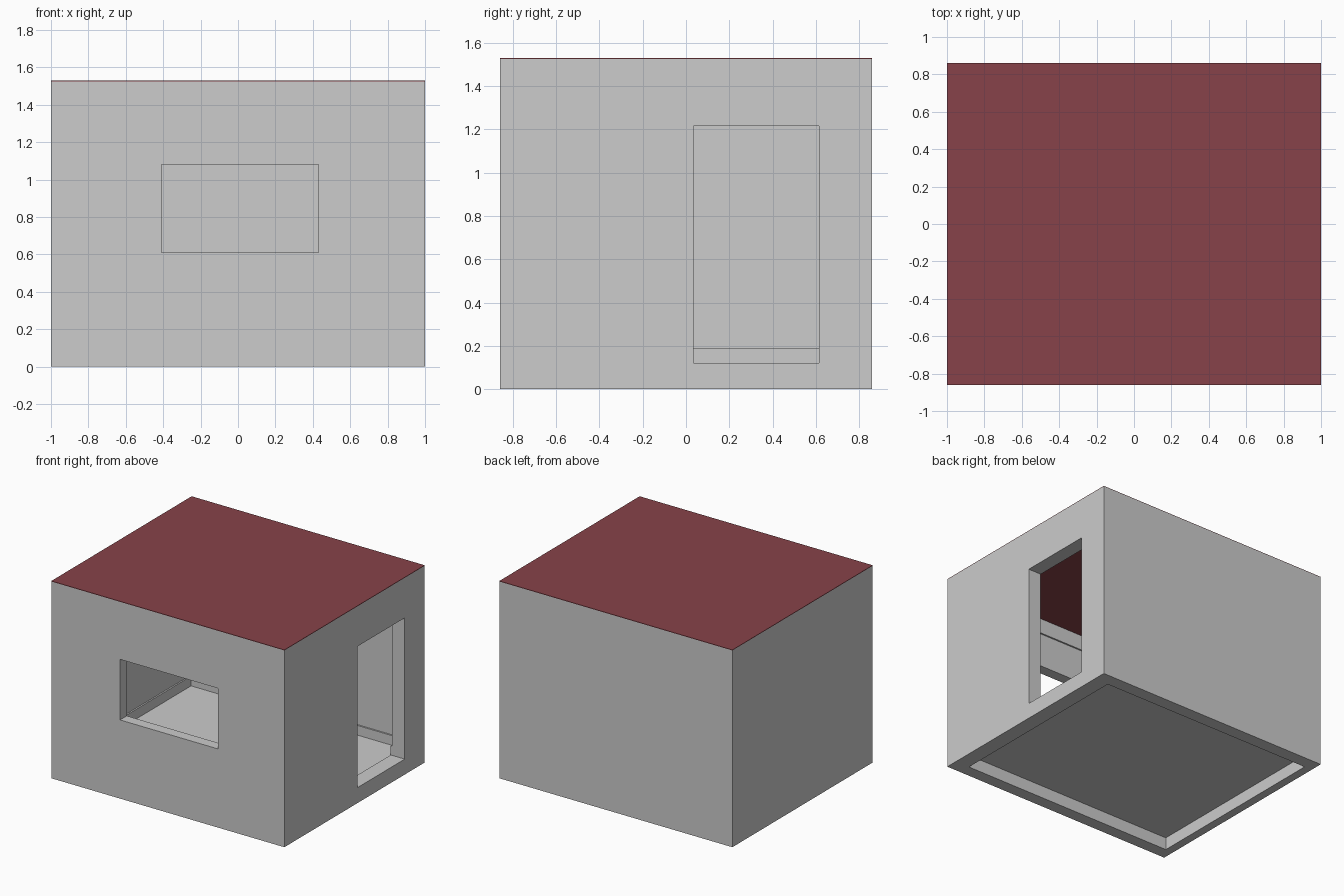
import bpy

if "Cube" in bpy.data.objects:
    bpy.data.objects.remove(bpy.data.objects["Cube"])


def material(name, color):
    mat = bpy.data.materials.new(name)
    mat.use_nodes = True
    mat.diffuse_color = (*color, 1)
    mat.node_tree.nodes["Principled BSDF"].inputs["Base Color"].default_value = (*color, 1)
    return mat


def box(name, xs, ys, zs, mat=None):
    spans = (xs, ys, zs)
    bpy.ops.mesh.primitive_cube_add(size=1, location=[(a + b) / 2 for a, b in spans])
    obj = bpy.context.object
    obj.name = name
    obj.scale = [b - a for a, b in spans]
    bpy.ops.object.transform_apply(location=True, rotation=False, scale=True)
    if mat:
        obj.data.materials.append(mat)
    return obj


def cut(target, name, xs, ys, zs):
    cutter = box(name, xs, ys, zs)
    cutter.hide_render = True
    mod = target.modifiers.new(name, "BOOLEAN")
    mod.operation = "DIFFERENCE"
    mod.solver = "EXACT"
    mod.object = cutter
    bpy.context.view_layer.objects.active = target
    bpy.ops.object.modifier_apply(modifier=name)
    bpy.data.objects.remove(cutter)


grey = material("wall grey", (0.604, 0.604, 0.604))
red = material("roof red", (0.242, 0.055, 0.067))

WIDE, DEEP, TOP = (-1, 1), (-0.86, 0.86), 1.53

# Outer walls, hollowed with a thicker band along the bottom and top
walls = box("walls", WIDE, DEEP, (0, TOP - 0.004), grey)
shaft_x, shaft_y = (-0.935, 0.88), (-0.765, 0.76)
cut(walls, "shaft", shaft_x, shaft_y, (-0.2, 1.8))
cut(walls, "room", (-0.947, 0.89), (-0.777, 0.772), (0.19, 1.34))

# Front window and side doorway
cut(walls, "window_opening", (-0.41, 0.43), (-1.1, -0.6), (0.61, 1.08))
cut(walls, "door_opening", (0.7, 1.2), (0.035, 0.615), (0.12, 1.215))

# Floor raised above the open base
box("floor", shaft_x, shaft_y, (0.095, 0.115), grey)

# Ceiling set between the walls, with a thin roof sheet over everything
box("ceiling", shaft_x, shaft_y, (1.455, TOP - 0.002), red)
box("roof", WIDE, DEEP, (TOP - 0.004, TOP), red)
